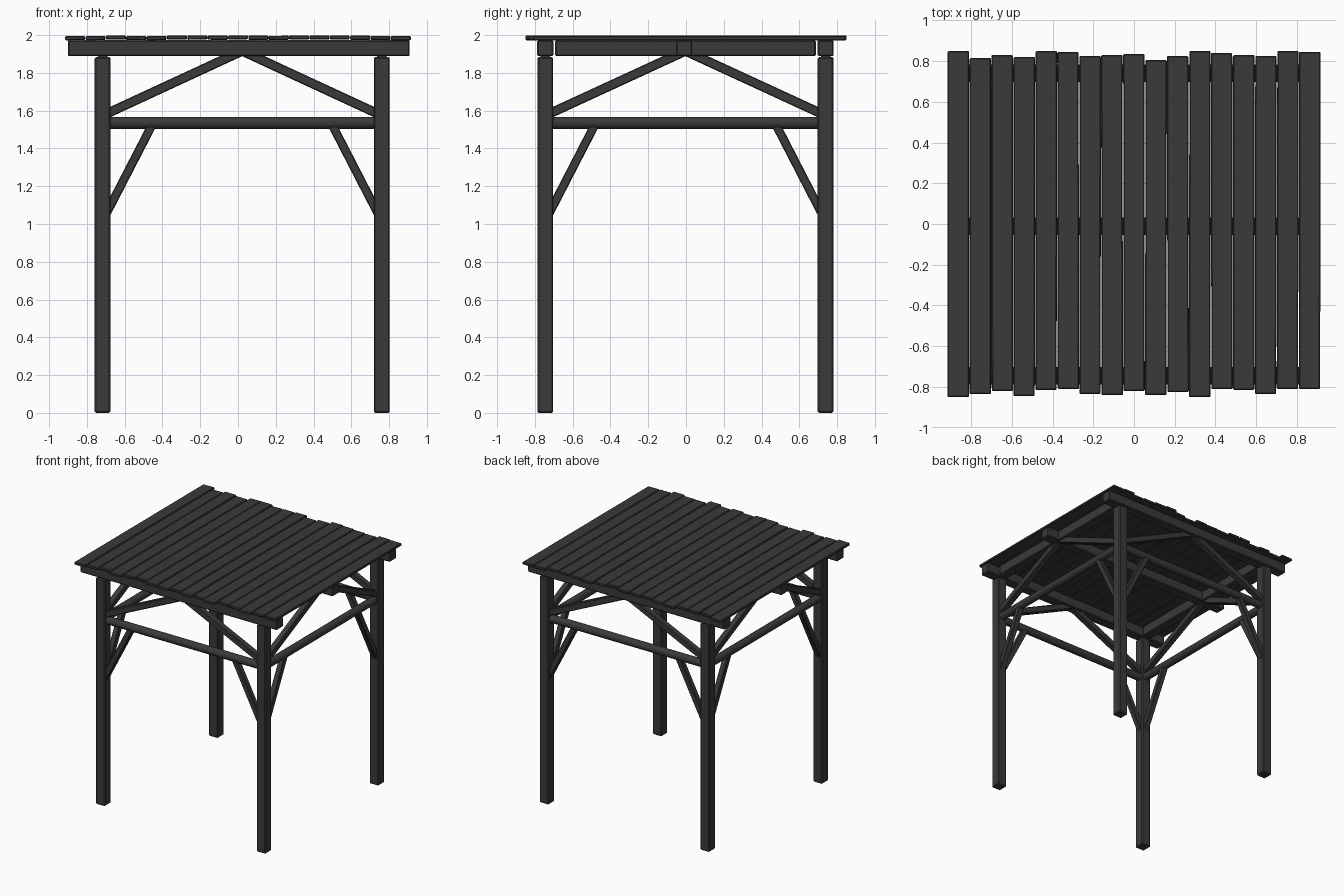
import bpy
import random
from mathutils import Vector

random.seed(4)
cube = bpy.data.objects.get("Cube")
if cube:
    bpy.data.objects.remove(cube, do_unlink=True)

wood = bpy.data.materials.new("dark_wood")
wood.use_nodes = True
wood.diffuse_color = (0.042, 0.042, 0.042, 1)
wood.node_tree.nodes["Principled BSDF"].inputs["Base Color"].default_value = wood.diffuse_color

# Post layout
CX, CY, HX, HY = 0.022, -0.003, 0.739, 0.742
POST, POST_TOP = 0.083, 1.884
BEAM_Z, BEAM_H = 1.931, 0.085


def finish(obj, name, bevel):
    obj.name = name
    obj.data.materials.append(wood)
    if bevel:
        mod = obj.modifiers.new("softened_edges", "BEVEL")
        mod.width = bevel
        mod.segments = 1
    return obj


def box(name, center, size, bevel=0.007):
    bpy.ops.mesh.primitive_cube_add(size=1, location=center)
    obj = bpy.context.object
    obj.scale = size
    bpy.ops.object.transform_apply(location=False, rotation=False, scale=True)
    return finish(obj, name, bevel)


def strut(name, a, b, width):
    """Square timber running from a to b."""
    a, b = Vector(a), Vector(b)
    obj = box(name, (a + b) / 2, (width, width, (b - a).length), 0.005)
    obj.rotation_euler = (b - a).to_track_quat("Z", "Y").to_euler()
    return obj


def round_rail(name, a, b, radius):
    a, b = Vector(a), Vector(b)
    bpy.ops.mesh.primitive_cylinder_add(vertices=16, radius=radius, depth=(b - a).length,
                                        location=(a + b) / 2)
    obj = finish(bpy.context.object, name, 0)
    obj.rotation_euler = (b - a).to_track_quat("Z", "Y").to_euler()
    bpy.ops.object.shade_smooth_by_angle()
    return obj


# Corner posts
for sx, side in ((-1, "right"), (1, "left")):
    for sy, end in ((-1, "front"), (1, "back")):
        box(f"{end}_{side}_post", (CX + sx * HX, CY + sy * HY, POST_TOP / 2),
            (POST, POST, POST_TOP))


# One side frame: rail, two roof braces and two knee braces
def side_frame(name, point, half):
    round_rail(name + "_rail", point(-half, 1.535), point(half, 1.535), 0.032)
    for s in (-1, 1):
        strut(name + "_roof_brace", point(s * half, 1.574), point(0, 1.916), 0.05)
        strut(name + "_knee_brace", point(s * (half - 0.02), 1.055),
              point(s * (half - 0.265), 1.53), 0.046)


for s, name in ((-1, "front"), (1, "back")):
    side_frame(name, lambda t, z, s=s: (CX + t, CY + s * HY, z), HX)
for s, name in ((-1, "right"), (1, "left")):
    side_frame(name, lambda t, z, s=s: (CX + s * HX, CY + t, z), HY)

# Roof beams: three across, two lengthwise between them
for name, y in (("front", CY - HY), ("middle", -0.01), ("back", CY + HY)):
    box(name + "_roof_beam", (0.004, y, BEAM_Z), (1.81, 0.086, BEAM_H))
for name, s in (("right", -1), ("left", 1)):
    box(name + "_side_beam", (CX + s * HX, CY, BEAM_Z), (POST, 1.38, BEAM_H))

# Roof planks with uneven ends
back_ends = [.85, .815, .83, .82, .85, .845, .825, .83, .835,
             .805, .825, .85, .84, .83, .825, .85, .845]
front_ends = [.85, .835, .82, .845, .815, .81, .835, .84, .82,
              .84, .825, .85, .81, .815, .835, .81, .81]
pitch = 1.832 / len(back_ends)
for i, (back, front) in enumerate(zip(back_ends, front_ends)):
    x = -0.916 + pitch * (i + 0.5)
    z = 1.985 + random.uniform(-0.002, 0.003)
    plank = box("roof_plank", (x, (back - front) / 2, z),
                (pitch - 0.003, back + front, 0.022), 0.005)
    plank.rotation_euler = (0, random.uniform(-0.02, 0.02), random.uniform(-0.002, 0.002))
